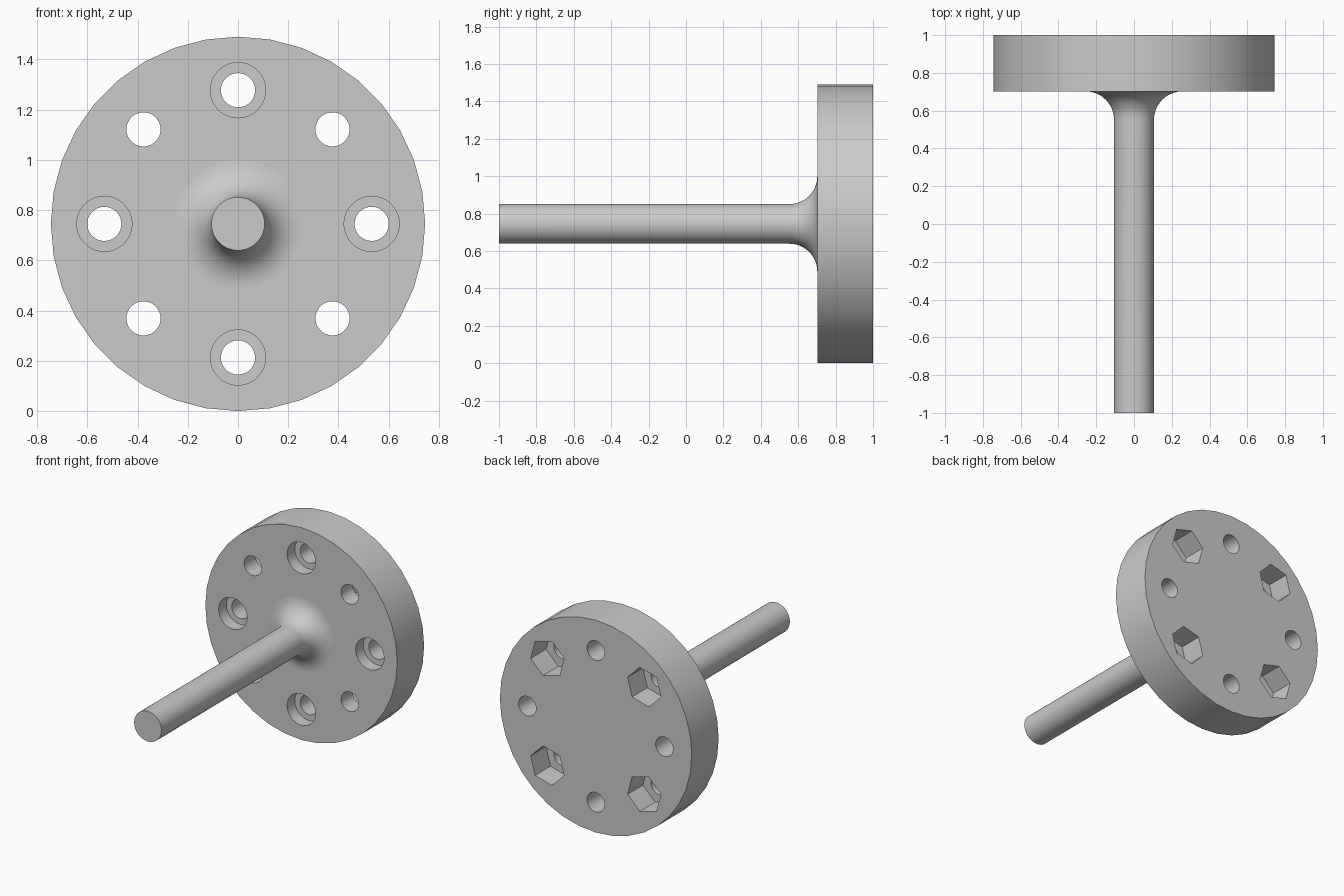
import bpy, bmesh
from math import sin, cos, radians, pi

cube = bpy.data.objects.get("Cube")
if cube:
    bpy.data.objects.remove(cube, do_unlink=True)

RADIUS = 0.745        # flange radius, also height of the axis
FACE = 0.702          # front face of the flange
ORBIT = 0.532         # bolt circle
ROD = 0.106
FILLET = 0.149

grey = bpy.data.materials.new("plain_grey")
grey.use_nodes = True
grey.diffuse_color = (0.6, 0.6, 0.6, 1)
grey.node_tree.nodes["Principled BSDF"].inputs["Base Color"].default_value = (0.6, 0.6, 0.6, 1)


def lathe(name, profile, sides, x=0, z=RADIUS, turn=0):
    """Closed solid turned about the y direction from (radius, y) points."""
    bm = bmesh.new()
    rings = []
    for r, y in profile:
        angles = [turn + 2 * pi * i / sides for i in range(sides)]
        rings.append([bm.verts.new((x + r * cos(a), y, z + r * sin(a))) for a in angles])
    for a, b in zip(rings, rings[1:]):
        for i in range(sides):
            j = (i + 1) % sides
            bm.faces.new((a[i], a[j], b[j], b[i]))
    bm.faces.new(rings[0])
    bm.faces.new(rings[-1])
    bmesh.ops.recalc_face_normals(bm, faces=bm.faces)
    mesh = bpy.data.meshes.new(name)
    bm.to_mesh(mesh)
    bm.free()
    mesh.materials.append(grey)
    obj = bpy.data.objects.new(name, mesh)
    bpy.context.collection.objects.link(obj)
    return obj


def activate(obj):
    bpy.ops.object.select_all(action='DESELECT')
    obj.select_set(True)
    bpy.context.view_layer.objects.active = obj


def cut(target, cutter):
    cutter.hide_render = True
    mod = target.modifiers.new("cut", 'BOOLEAN')
    mod.operation = 'DIFFERENCE'
    mod.solver = 'EXACT'
    mod.object = cutter
    activate(target)
    bpy.ops.object.modifier_apply(modifier=mod.name)
    bpy.data.objects.remove(cutter, do_unlink=True)


# Flange disc
flange = lathe("flange", [(RADIUS, FACE), (RADIUS, 1)], 36)

# Eight bolt holes: counterbored in front, or with a hexagonal nut pocket behind
for i in range(8):
    a = radians(45 * i)
    x, z = ORBIT * cos(a), RADIUS + ORBIT * sin(a)
    cut(flange, lathe("hole_cutter", [(0.068, 0.6), (0.068, 1.1)], 36, x, z))
    if i % 2 == 0:
        cut(flange, lathe("counterbore_cutter", [(0.11, 0.6), (0.11, FACE + 0.085)], 36, x, z))
    else:
        cut(flange, lathe("nut_pocket_cutter", [(0.134, 0.83), (0.134, 1.1)], 6, x, z, a))

# Rod flaring into the flange through a round fillet
profile = [(ROD, -1)]
for k in range(13):
    t = radians(90 * k / 12)
    profile.append((ROD + FILLET * (1 - cos(t)), FACE - FILLET * (1 - sin(t))))
profile.append((ROD + FILLET, FACE + 0.02))
rod = lathe("rod", profile, 72)

for obj in (flange, rod):
    activate(obj)
    bpy.ops.object.shade_smooth_by_angle(angle=radians(30))
